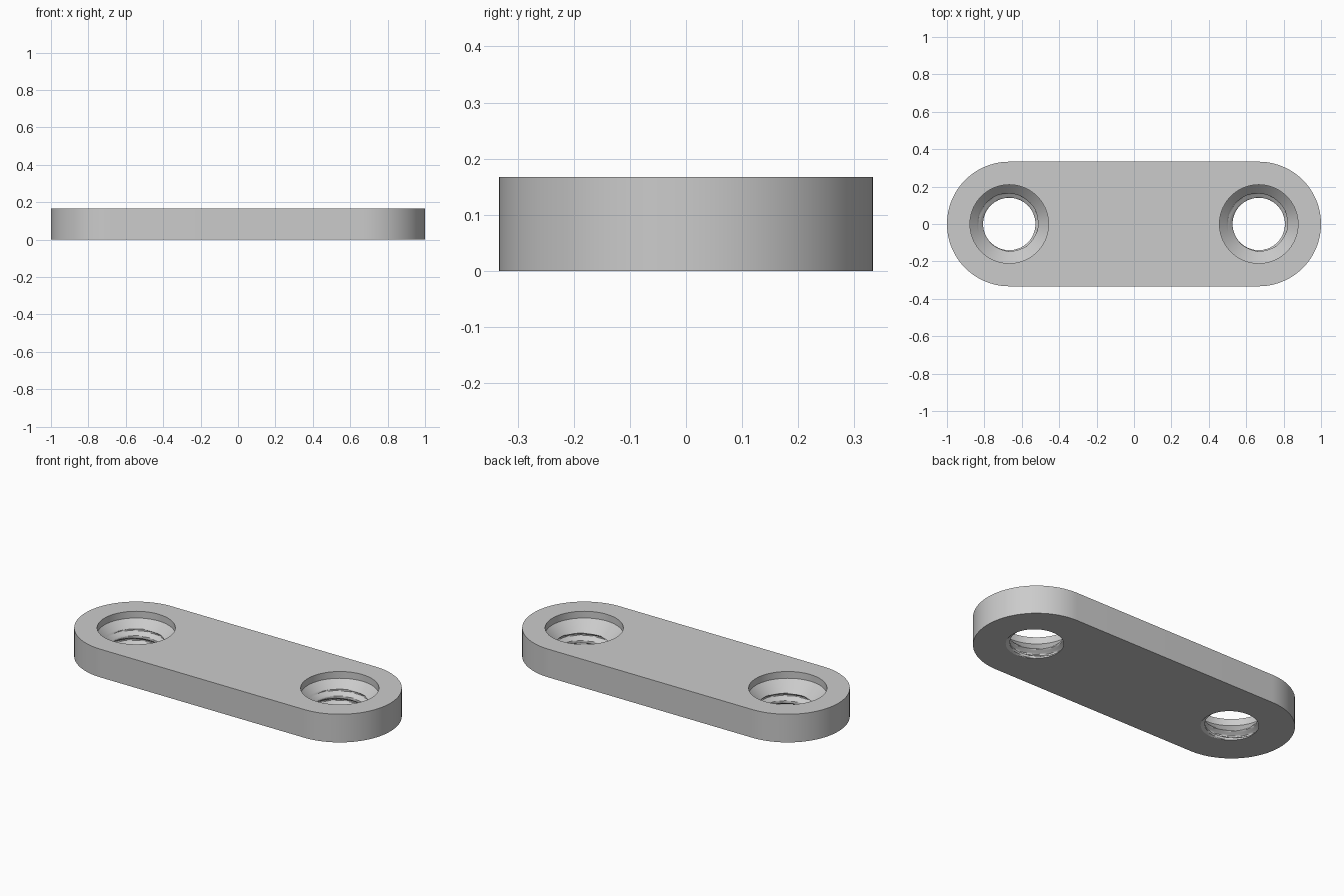
import bpy, bmesh, math

cube = bpy.data.objects.get("Cube")
if cube:
    bpy.data.objects.remove(cube, do_unlink=True)

CENTRE, RADIUS, HEIGHT = 0.667, 0.333, 0.167
PITCH, MINOR, MAJOR = 0.058, 0.14, 0.167
SINK_R, SINK_Z = 0.21, 0.127

grey = bpy.data.materials.new("plain grey")
grey.use_nodes = True
grey.diffuse_color = (0.6, 0.6, 0.6, 1)
grey.node_tree.nodes["Principled BSDF"].inputs["Base Color"].default_value = (0.6, 0.6, 0.6, 1)


def make_object(name, bm):
    bmesh.ops.recalc_face_normals(bm, faces=bm.faces)
    mesh = bpy.data.meshes.new(name)
    bm.to_mesh(mesh)
    bm.free()
    mesh.materials.append(grey)
    obj = bpy.data.objects.new(name, mesh)
    bpy.context.collection.objects.link(obj)
    return obj


def hole_radius(angle, z):
    # Truncated V thread, opened up by a 45 degree countersink and a short bore
    turn = (z / PITCH - (angle - math.radians(10)) / math.tau) % 1
    off_root = min(turn, 1 - turn)
    flank = min(1, max(0, (off_root - 0.07) / 0.3))
    thread = MAJOR + (MINOR - MAJOR) * flank
    sink = min(SINK_R, SINK_R + z - SINK_Z)
    return max(thread, sink)


def hole_cutter(x):
    bm = bmesh.new()
    sides, step = 72, 0.004
    levels = [SINK_Z + step * k for k in range(-37, 1)] + [HEIGHT + 0.03]
    rings = []
    for z in levels:
        ring = []
        for i in range(sides):
            a = math.tau * i / sides
            r = hole_radius(a, z)
            ring.append(bm.verts.new((x + r * math.cos(a), r * math.sin(a), z)))
        rings.append(ring)
    for low, high in zip(rings, rings[1:]):
        for i in range(sides):
            j = (i + 1) % sides
            bm.faces.new((low[i], low[j], high[j], high[i]))
    bm.faces.new(rings[0])
    bm.faces.new(rings[-1])
    bmesh.ops.triangulate(bm, faces=bm.faces)
    return make_object("hole_cutter", bm)


# Plate with rounded ends
bm = bmesh.new()
outline = []
for side in (1, -1):
    for i in range(49):
        a = math.pi * i / 48 - math.pi / 2
        outline.append(bm.verts.new((side * (CENTRE + RADIUS * math.cos(a)),
                                     side * RADIUS * math.sin(a), 0)))
base = bm.faces.new(outline)
top = bmesh.ops.extrude_face_region(bm, geom=[base], use_keep_orig=True)
bmesh.ops.translate(bm, vec=(0, 0, HEIGHT),
                    verts=[g for g in top["geom"] if isinstance(g, bmesh.types.BMVert)])
plate = make_object("link_plate", bm)

# Two countersunk threaded holes
for x in (-CENTRE, CENTRE):
    cutter = hole_cutter(x)
    cutter.hide_render = True
    cutter.hide_viewport = True
    cut = plate.modifiers.new("threaded hole", 'BOOLEAN')
    cut.operation = 'DIFFERENCE'
    cut.solver = 'EXACT'
    cut.object = cutter

# Bake the cuts, then drop the cutters
bpy.context.view_layer.update()
graph = bpy.context.evaluated_depsgraph_get()
baked = bpy.data.meshes.new_from_object(plate.evaluated_get(graph))
plate.modifiers.clear()
plate.data = baked
for obj in [o for o in bpy.data.objects if o.name.startswith("hole_cutter")]:
    bpy.data.objects.remove(obj, do_unlink=True)

bpy.ops.object.select_all(action='DESELECT')
plate.select_set(True)
bpy.context.view_layer.objects.active = plate
bpy.ops.object.shade_smooth_by_angle(angle=math.radians(25))
